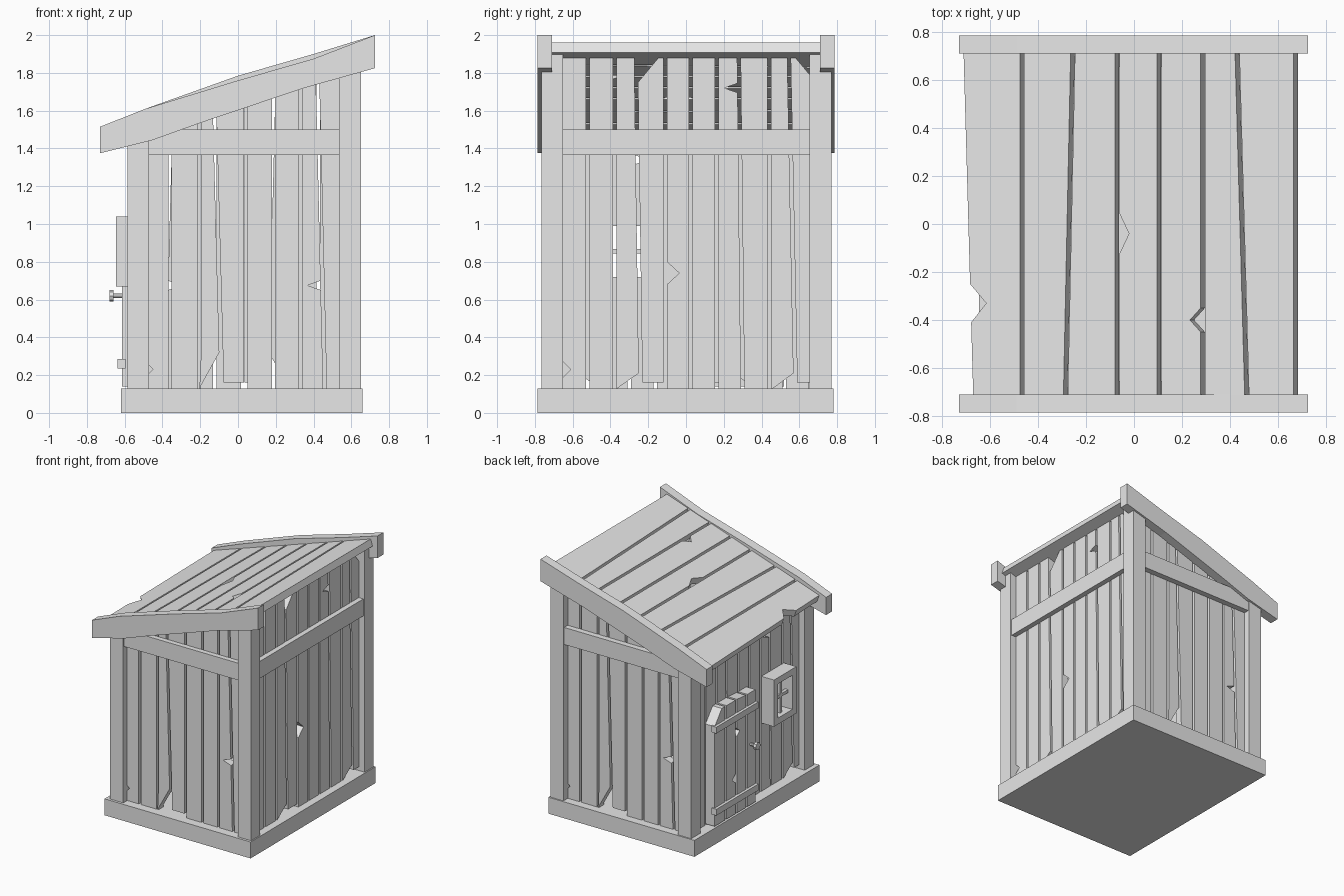
import bpy
import bmesh
from mathutils import Vector

if "Cube" in bpy.data.objects:
    bpy.data.objects.remove(bpy.data.objects["Cube"])

grey = bpy.data.materials.new("weathered_grey")
grey.use_nodes = True
grey.diffuse_color = (0.8, 0.8, 0.8, 1)
grey.node_tree.nodes["Principled BSDF"].inputs["Base Color"].default_value = (0.8, 0.8, 0.8, 1)

BASE_TOP = 0.13
GAP = 0.009
SLOPE = 0.333


def roof_top(x):
    return 1.96 + SLOPE * (x - 0.665)


def roof_under(x):
    return roof_top(x) - 0.058


def make_object(name, bm):
    bmesh.ops.recalc_face_normals(bm, faces=bm.faces)
    mesh = bpy.data.meshes.new(name)
    bm.to_mesh(mesh)
    bm.free()
    mesh.materials.append(grey)
    obj = bpy.data.objects.new(name, mesh)
    bpy.context.collection.objects.link(obj)
    return obj


def add_prism(bm, outline, place, near, far):
    """Extrude a flat outline; place(u, v, depth) gives the position."""
    a = [bm.verts.new(place(u, v, near)) for u, v in outline]
    b = [bm.verts.new(place(u, v, far)) for u, v in outline]
    bm.faces.new(a)
    bm.faces.new(b[::-1])
    n = len(a)
    for i in range(n):
        j = (i + 1) % n
        bm.faces.new((a[i], b[i], b[j], a[j]))


def prism(name, outline, place, near, far):
    bm = bmesh.new()
    add_prism(bm, outline, place, near, far)
    return make_object(name, bm)


def add_box(bm, x, y, z):
    rect = [(x[0], z[0]), (x[1], z[0]), (x[1], z[1]), (x[0], z[1])]
    add_prism(bm, rect, along_y, *y)


def box(name, x, y, z):
    bm = bmesh.new()
    add_box(bm, x, y, z)
    return make_object(name, bm)


def along_y(u, v, d):
    return Vector((u, d, v))


def edge_points(low, high, inward, side, damage):
    """One long edge of a plank, from bottom to top, with its damage."""
    def at(v):
        t = (v - low[1]) / (high[1] - low[1])
        return low[0] + t * (high[0] - low[0])

    start, middle, end = [low], [], [high]
    for kind, where, a, b in damage:
        if kind == "notch_" + side:
            v = where if where > -1 else high[1] + where + 1
            middle += [(at(v - b / 2), v - b / 2), (at(v) + inward * a, v),
                       (at(v + b / 2), v + b / 2)]
        elif kind == "foot_" + side:
            start = [(low[0] + inward * a, low[1]), (at(low[1] + b), low[1] + b)]
        elif kind == "head_" + side:
            end = [(at(high[1] - b), high[1] - b), (high[0] + inward * a, high[1])]
    return start + middle + end


def plank_wall(name, seams, bottom, top, place, thickness, damage):
    """A row of planks between seams; a seam is one number or (low, high)."""
    seams = [s if isinstance(s, tuple) else (s, s) for s in seams]
    bm = bmesh.new()
    last = len(seams) - 2
    for i, (l, r) in enumerate(zip(seams, seams[1:])):
        gl = GAP if i else 0
        gr = GAP if i < last else 0
        hits = damage.get(i, [])
        foot = bottom + sum(h[1] for h in hits if h[0] == "lift")
        l0, l1, r0, r1 = l[0] + gl, l[1] + gl, r[0] - gr, r[1] - gr
        left = edge_points((l0, foot), (l1, top(l1)), 1, "left", hits)
        right = edge_points((r0, foot), (r1, top(r1)), -1, "right", hits)
        add_prism(bm, left + right[::-1], place, 0, thickness)
    return make_object(name, bm)


# Base and corner posts
box("base", (-0.62, 0.66), (-0.785, 0.78), (0, BASE_TOP))
for side, x0, x1 in (("low", -0.585, -0.47), ("high", 0.535, 0.65)):
    for end, y0, y1 in (("front", -0.765, -0.65), ("back", 0.655, 0.77)):
        post = [(x0, BASE_TOP), (x1, BASE_TOP), (x1, roof_under(x1)), (x0, roof_under(x0))]
        prism(f"{end}_{side}_post", post, along_y, y0, y1)

# Front and back plank walls, the back one turned half round
TURN = 0.065
end_seams = [-0.47, -0.36, -0.205, (-0.085, -0.125), 0.04, 0.188, 0.33, (0.46, 0.42), 0.535]
end_damage = {
    0: [("notch_left", 0.23, 0.02, 0.04)],
    2: [("foot_right", 0, 0.11, 0.19)],
    3: [("lift", 0.03, 0, 0)],
    6: [("notch_right", 0.675, 0.07, 0.05)],
}
plank_wall("front_wall", end_seams, BASE_TOP, roof_under,
           lambda u, v, d: Vector((u, -0.715 + d, v)), 0.06, end_damage)
plank_wall("back_wall", end_seams, BASE_TOP, lambda u: roof_under(TURN - u),
           lambda u, v, d: Vector((TURN - u, 0.715 - d, v)), 0.06, end_damage)

# High and low plank walls
side_seams = [-0.65, -0.52, -0.378, (-0.24, -0.265), -0.11, 0.025, 0.163,
              (0.3, 0.28), 0.44, (0.58, 0.545), 0.655]
side_damage = {
    0: [("notch_left", 0.23, 0.04, 0.08)],
    2: [("foot_right", 0, 0.115, 0.08)],
    3: [("lift", 0.03, 0, 0), ("head_left", 0, 0.11, 0.13)],
    4: [("notch_left", 0.74, 0.065, 0.12)],
    6: [("notch_right", -1.16, 0.07, 0.05)],
    8: [("foot_right", 0, 0.11, 0.08)],
    9: [("lift", 0.03, 0, 0), ("head_right", 0, 0.075, 0.09)],
}
plank_wall("high_wall", side_seams, BASE_TOP, lambda u: 1.88,
           lambda u, v, d: Vector((0.6 - d, u, v)), 0.06, side_damage)
low_wall = plank_wall("low_wall", side_seams, BASE_TOP, lambda u: 1.5,
                      lambda u, v, d: Vector((-0.535 + d, -u, v)), 0.06, side_damage)

# Window opening through the low wall
WIN_Y, WIN_Z, BORDER = (-0.46, -0.18), (0.67, 1.04), 0.05
hole_y = (WIN_Y[0] + BORDER, WIN_Y[1] - BORDER)
hole_z = (WIN_Z[0] + BORDER, WIN_Z[1] - BORDER)
cutter = box("window_cutter", (-0.7, -0.4), hole_y, hole_z)
cutter.hide_render = True
cut = low_wall.modifiers.new("opening", "BOOLEAN")
cut.operation = "DIFFERENCE"
cut.object = cutter
bpy.context.view_layer.objects.active = low_wall
bpy.ops.object.modifier_apply(modifier=cut.name)
bpy.data.objects.remove(cutter)

# Window frame and crossbars
bm = bmesh.new()
for z in ((WIN_Z[0], hole_z[0]), (hole_z[1], WIN_Z[1])):
    add_box(bm, (-0.645, -0.535), WIN_Y, z)
for y in ((WIN_Y[0], hole_y[0]), (hole_y[1], WIN_Y[1])):
    add_box(bm, (-0.645, -0.535), y, hole_z)
make_object("window_frame", bm)
mid_y, mid_z = sum(WIN_Y) / 2, sum(WIN_Z) / 2
bm = bmesh.new()
add_box(bm, (-0.61, -0.58), (mid_y - 0.012, mid_y + 0.012), hole_z)
add_box(bm, (-0.608, -0.582), hole_y, (mid_z - 0.012, mid_z + 0.012))
make_object("window_crossbars", bm)

# Door with two straps and a knob
door_damage = {
    1: [("notch_right", 0.78, 0.035, 0.06)],
    2: [("notch_left", 0.42, 0.04, 0.07)],
    3: [("head_right", 0, 0.09, 0.11)],
}
plank_wall("door", [0.01, 0.12, 0.25, 0.38, 0.52], BASE_TOP + 0.01,
           lambda u: 1.03 + 0.01 * (u > 0.2),
           lambda u, v, d: Vector((-0.615 + d, u, v)), 0.08, door_damage)
for name, z in (("lower", 0.26), ("upper", 0.91)):
    box(name + "_door_strap", (-0.637, -0.595), (0, 0.53), (z - 0.025, z + 0.025))
for name, radius, x, depth in (("stem", 0.012, -0.64, 0.06), ("knob", 0.03, -0.67, 0.022)):
    bpy.ops.mesh.primitive_cylinder_add(vertices=8, radius=radius, depth=depth,
                                        location=(x, 0.07, 0.62), rotation=(0, 1.5708, 0))
    part = bpy.context.object
    part.name = "door_" + name
    part.data.materials.append(grey)

# Cross beams on the front, back and high walls
BEAM_Z = (1.365, 1.5)
x0, x1 = -0.47, 0.535
beam = [(x0, BEAM_Z[0]), (x1, BEAM_Z[0]), (x1, BEAM_Z[1]), (x0, BEAM_Z[1])]
prism("front_beam", beam, along_y, -0.755, -0.712)
prism("back_beam", beam, along_y, 0.712, 0.76)
box("high_beam", (0.597, 0.64), (-0.65, 0.655), BEAM_Z)

# Roof planks laid on the slope
normal = Vector((-SLOPE, 0, 1)).normalized()
roof_seams = [(-0.67, -0.71), -0.467, (-0.285, -0.255), -0.07, 0.105, 0.287, (0.47, 0.43), 0.665]
roof_damage = {
    0: [("notch_left", -0.33, 0.065, 0.16)],
    3: [("notch_left", -0.04, 0.04, 0.17)],
    4: [("notch_right", -0.4, 0.045, 0.1)],
}
plank_wall("roof", roof_seams, -0.71, lambda u: 0.71,
           lambda u, v, d: Vector((u, v, roof_top(u))) - normal * d, 0.055, roof_damage)

# Rake boards with slightly bowed edges
under = [(0.725, 1.825), (0.35, 1.72), (-0.2, 1.535), (-0.45, 1.445), (-0.73, 1.375)]
for name, y0, y1, bow in (("front", -0.785, -0.71, 1.76), ("back", 0.71, 0.785, 1.785)):
    upper = [(-0.73, 1.515), (-0.49, 1.61), (0, bow), (0.4, bow + 0.115), (0.725, 2)]
    prism(name + "_rake_board", upper + under, along_y, y0, y1)
